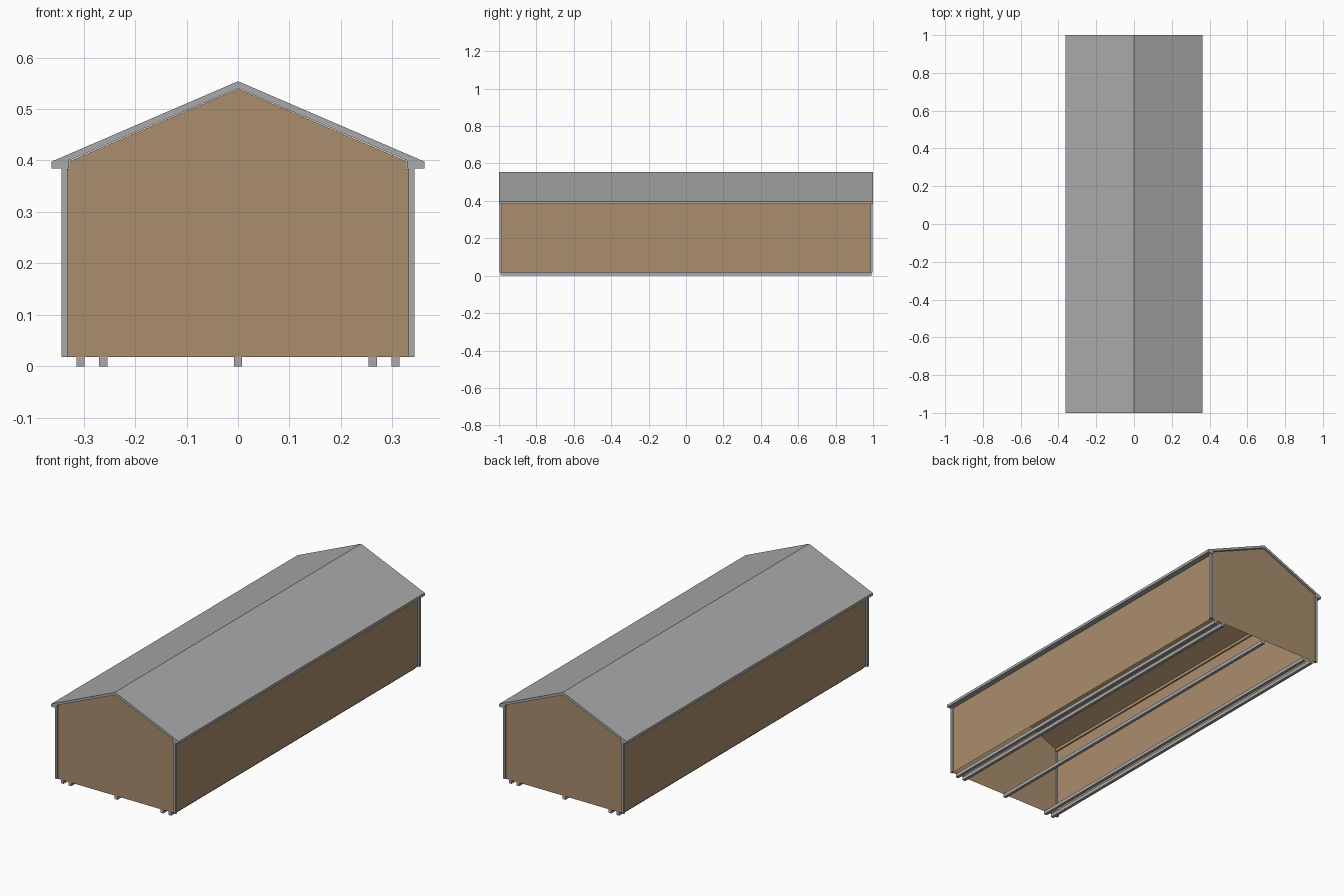
import bpy, bmesh

if "Cube" in bpy.data.objects:
    bpy.data.objects.remove(bpy.data.objects["Cube"])


def material(name, rgb):
    m = bpy.data.materials.new(name)
    m.diffuse_color = (*rgb, 1)
    m.use_nodes = True
    m.node_tree.nodes["Principled BSDF"].inputs["Base Color"].default_value = m.diffuse_color
    return m


GREY = material("grey trim", (0.40, 0.40, 0.40))
BROWN = material("tan siding", (0.40, 0.27, 0.155))


def mirrored(half):
    """Mirror a right-hand outline across x = 0 (points on x = 0 kept once)."""
    return half + [(-x, z) for x, z in reversed(half) if x > 0]


def extrude_y(name, outline, half_len, mat, skip=()):
    """Sweep an x/z outline along y; skip lists side edges left open."""
    bm = bmesh.new()
    a = [bm.verts.new((x, -half_len, z)) for x, z in outline]
    b = [bm.verts.new((x, half_len, z)) for x, z in outline]
    n = len(outline)
    bm.faces.new(a)
    bm.faces.new(b[::-1])
    for i in range(n):
        if i not in skip:
            j = (i + 1) % n
            bm.faces.new((a[j], a[i], b[i], b[j]))
    bmesh.ops.recalc_face_normals(bm, faces=bm.faces)
    me = bpy.data.meshes.new(name)
    bm.to_mesh(me)
    bm.free()
    me.materials.append(mat)
    ob = bpy.data.objects.new(name, me)
    bpy.context.collection.objects.link(ob)
    return ob


def box(name, x, y, z0, z1, wx, half_y, mat):
    h = wx / 2
    ob = extrude_y(name, [(x - h, z0), (x + h, z0), (x + h, z1), (x - h, z1)], half_y, mat)
    ob.location.y = y
    return ob


# Siding: sheet walls, gables and ceiling, open underneath
right = [(0.334, 0.018), (0.334, 0.383), (0.327, 0.383), (0.327, 0.399)]
left = [(-x, z) for x, z in reversed(right)]
shell = right + [(0, 0.539)] + left
extrude_y("walls", shell, 0.991, BROWN, skip=(len(shell) - 1,))

# Roof: gabled sheet with boxed eaves; it ends in an edge trim at each gable
upper = [(0.362, 0.384), (0.362, 0.398), (0, 0.554)]
lower = [(0, 0.540), (0.328, 0.400), (0.328, 0.384)]
roof = (upper + [(-x, z) for x, z in reversed(upper[:2])]
        + [(-x, z) for x, z in reversed(lower[1:])] + lower)
extrude_y("roof", roof, 1.0, GREY)

# Corner posts
for sx in (-1, 1):
    for sy in (-1, 1):
        box("corner_post", sx * 0.337, sy * 0.991, 0.018, 0.386, 0.012, 0.007, GREY)

# Ground skids
for x in (-0.306, -0.262, 0, 0.262, 0.306):
    box("skid", x, 0, 0, 0.018, 0.016, 0.991, GREY)
